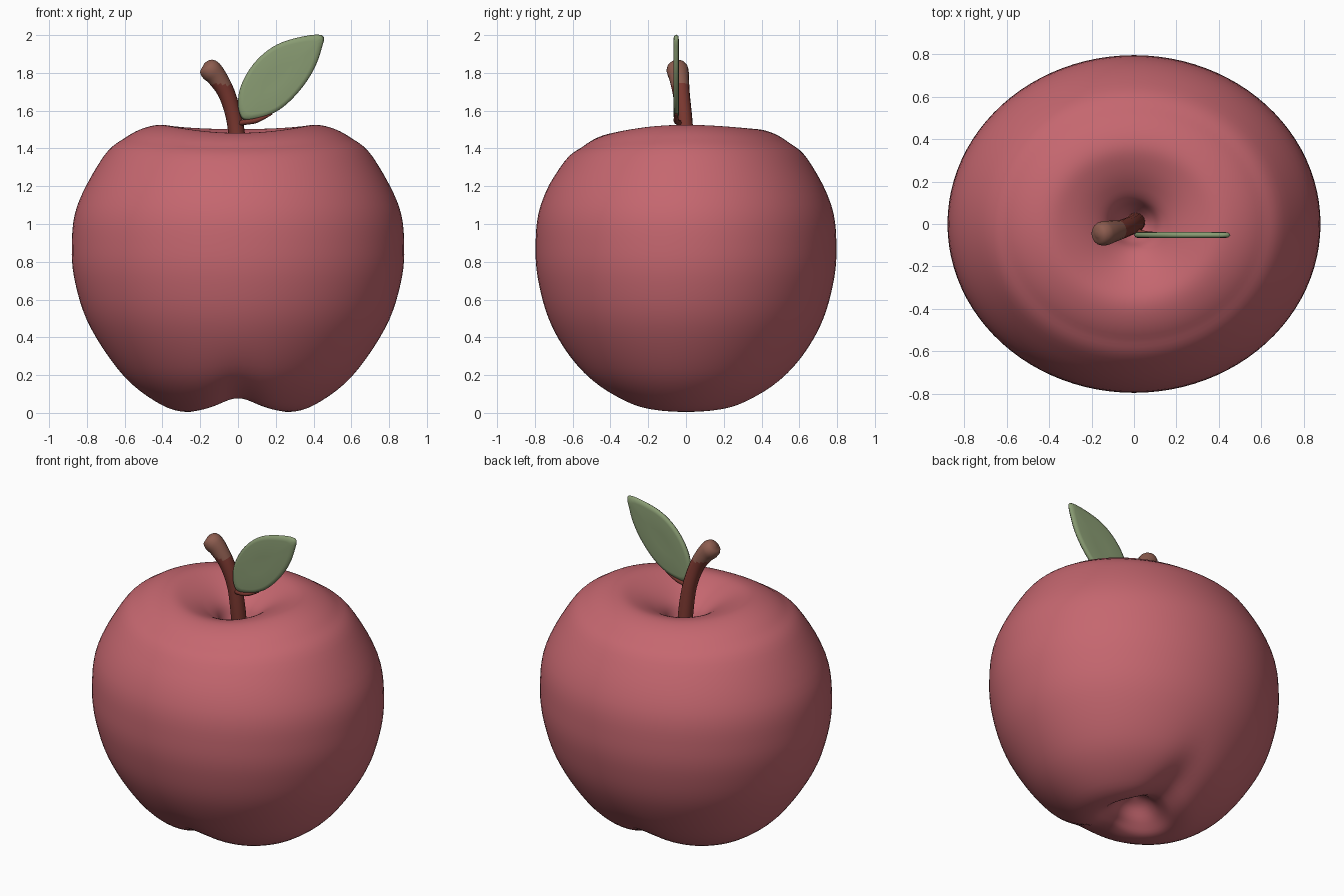
import bpy, bmesh, math
from mathutils import Vector
from mathutils.geometry import interpolate_bezier

cube = bpy.data.objects.get("Cube")
if cube:
    bpy.data.objects.remove(cube)


def material(name, rgb):
    mat = bpy.data.materials.new(name)
    mat.use_nodes = True
    mat.diffuse_color = (*rgb, 1)
    mat.node_tree.nodes["Principled BSDF"].inputs["Base Color"].default_value = (*rgb, 1)
    return mat


red = material("apple red", (0.56, 0.135, 0.16))
bark = material("stem red brown", (0.2, 0.04, 0.03))
tip_brown = material("stem tip brown", (0.27, 0.11, 0.08))
green = material("leaf green", (0.25, 0.33, 0.17))


def smooth_path(points, steps):
    """Dense points on a smooth curve through the given points."""
    pts = [Vector(p) for p in points]
    last = len(pts) - 1
    tangent = [(pts[min(i + 1, last)] - pts[max(i - 1, 0)]) / 6 for i in range(last + 1)]
    out = []
    for i in range(last):
        out += interpolate_bezier(pts[i], pts[i] + tangent[i],
                                  pts[i + 1] - tangent[i + 1], pts[i + 1], steps + 1)[:-1]
    return out + [pts[-1]]


def rings_to_object(name, rings, mats):
    """Skin a stack of closed rings and cap both ends."""
    bm = bmesh.new()
    loops = [[bm.verts.new(p) for p in ring] for ring in rings]
    count = len(loops[0])
    for a, b in zip(loops, loops[1:]):
        for i in range(count):
            j = (i + 1) % count
            bm.faces.new((a[i], a[j], b[j], b[i]))
    bm.faces.new(loops[0][::-1])
    bm.faces.new(loops[-1])
    bmesh.ops.recalc_face_normals(bm, faces=bm.faces)
    mesh = bpy.data.meshes.new(name)
    bm.to_mesh(mesh)
    bm.free()
    obj = bpy.data.objects.new(name, mesh)
    bpy.context.collection.objects.link(obj)
    for mat in mats:
        mesh.materials.append(mat)
    mesh.shade_smooth()
    return obj


def tube(name, path, mats, sides=16):
    """Round tube through (centre, radius) points."""
    centres = smooth_path([p[:3] for p in path], 6)
    radii = smooth_path([(p[3], 0, 0) for p in path], 6)
    rings = []
    for i, c in enumerate(centres):
        d = centres[min(i + 1, len(centres) - 1)] - centres[max(i - 1, 0)]
        side = d.cross(Vector((0, 1, 0))).normalized()
        up = side.cross(d).normalized()
        rings.append([c + radii[i].x * (side * math.cos(t) + up * math.sin(t))
                      for t in (math.tau * k / sides for k in range(sides))])
    return rings_to_object(name, rings, mats)


# Apple body: lathe profile, oval in plan, with a grooved underside
profile = [(0.004, 0, 0.17), (0.08, 0, 0.13), (0.16, 0, 0.05), (0.25, 0, 0.005),
           (0.4, 0, 0.04), (0.6, 0, 0.19), (0.78, 0, 0.45), (0.86, 0, 0.68),
           (0.88, 0, 0.88), (0.85, 0, 1.1), (0.71, 0, 1.36), (0.6, 0, 1.455),
           (0.5, 0, 1.507), (0.4, 0, 1.525), (0.3, 0, 1.5), (0.2, 0, 1.45),
           (0.13, 0, 1.39), (0.09, 0, 1.31), (0.05, 0, 1.25), (0.004, 0, 1.23)]
body_rings = []
for p in smooth_path(profile, 5):
    ring = []
    low = max(0, 1 - p.z / 0.45) ** 2
    high = max(0, min(1, (p.z - 1.2) / 0.25))
    for k in range(96):
        t = math.tau * k / 96
        x, y = p.x * math.cos(t), p.x * math.sin(t) * 0.905
        s = math.sin(t)
        lift = 0.055 * math.exp(-(x / 0.12) ** 2) * min(1, p.x / 0.2)
        lift += 0.03 * s * s * min(1, p.x / 0.4)
        drop = (0.033 - 0.01 * s) * s * s
        ring.append((x, y, p.z + low * lift - high * drop))
    body_rings.append(ring)
rings_to_object("apple_body", body_rings, [red])

# Stem: curved, flaring to a rounded lighter tip
stem = tube("stem", [(0.01, 0.01, 1.2, 0.045), (0.0, 0, 1.4, 0.045),
                     (-0.02, -0.01, 1.56, 0.043), (-0.06, -0.025, 1.69, 0.045),
                     (-0.11, -0.037, 1.775, 0.053), (-0.145, -0.045, 1.815, 0.058),
                     (-0.165, -0.048, 1.84, 0.045), (-0.175, -0.05, 1.85, 0.012)],
            [bark, tip_brown])
for face in stem.data.polygons:
    face.material_index = int(face.center.z > 1.74)

# Leaf: outline shrunk in steps towards the middle to make a soft cushion
outline = smooth_path([(0.06, 0, 1.55), (0.02, 0, 1.56), (0.0, 0, 1.63), (0.015, 0, 1.73),
                       (0.08, 0, 1.845), (0.18, 0, 1.935), (0.3, 0, 1.983), (0.445, 0, 2.0),
                       (0.44, 0, 1.92), (0.4, 0, 1.815), (0.33, 0, 1.71), (0.24, 0, 1.62),
                       (0.15, 0, 1.57), (0.06, 0, 1.55)], 4)[:-1]
middle = Vector((0.2, 0, 1.77))
leaf_rings = []
for scale, depth in [(0.3, -0.013), (0.85, -0.015), (0.96, -0.012), (1, 0),
                     (0.96, 0.012), (0.85, 0.015), (0.3, 0.013)]:
    leaf_rings.append([middle + (p - middle) * scale + Vector((0, depth - 0.052, 0))
                       for p in outline])
rings_to_object("leaf", leaf_rings, [green])

# Leaf stalk: short twig tucked under the leaf and joined to the stem
tube("leaf_stalk", [(-0.01, -0.02, 1.53, 0.012), (0.04, -0.045, 1.54, 0.015),
                    (0.1, -0.052, 1.55, 0.014), (0.18, -0.052, 1.585, 0.006)], [bark], 8)
